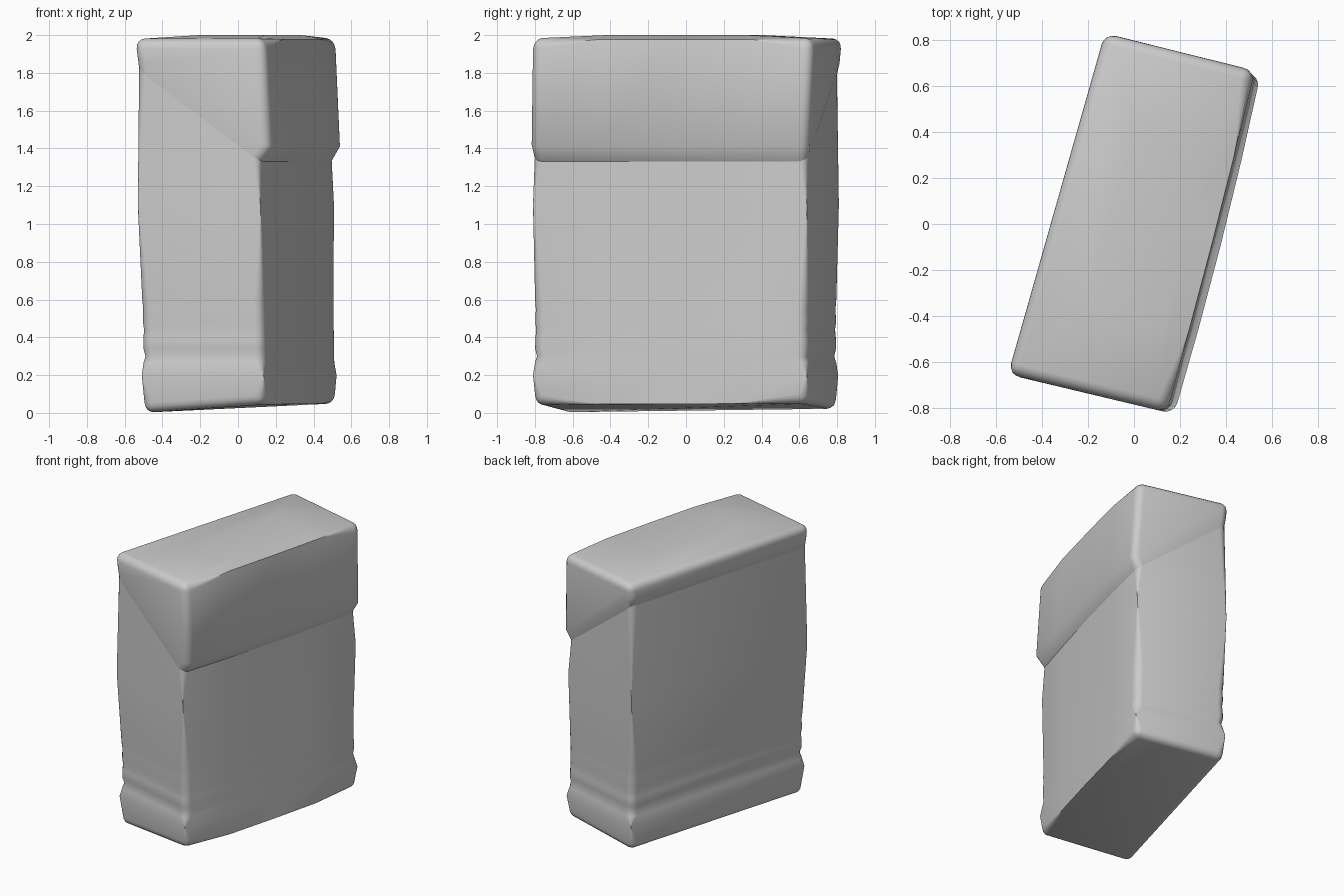
import bpy
import bmesh
from mathutils import Vector

cube = bpy.data.objects.get("Cube")
if cube:
    bpy.data.objects.remove(cube, do_unlink=True)

grey = bpy.data.materials.new("plain grey")
grey.use_nodes = True
GREY = (0.6, 0.6, 0.6, 1)
grey.diffuse_color = GREY
bsdf = grey.node_tree.nodes["Principled BSDF"]
bsdf.inputs["Base Color"].default_value = GREY
bsdf.inputs["Roughness"].default_value = 0.7

CORNERS = (0, 1, 5, 6)


def section(a, b, c, d, bow=0.015):
    """Four corners from front left round to back left, wide side bowed out."""
    a, b, c, d = (Vector(p) for p in (a, b, c, d))
    out = Vector((0.966, -0.257, 0))
    mids = [b.lerp(c, t) + out * bow * 4 * t * (1 - t) for t in (0.25, 0.5, 0.75)]
    return [a, b, *mids, c, d]


def loft(name, rings, round_ring, dome=0.0):
    """Skin the rings, then round the upright corners and one end outline."""
    bm = bmesh.new()
    vs = [[bm.verts.new(p) for p in r] for r in rings]
    n = len(rings[0])
    for lo, hi in zip(vs, vs[1:]):
        for i in range(n):
            j = (i + 1) % n
            bm.faces.new((lo[i], lo[j], hi[j], hi[i]))
    bm.faces.new(vs[0][::-1])
    if dome:
        mid = sum((v.co for v in vs[-1]), Vector()) / n
        inner = [bm.verts.new(mid.lerp(v.co, 0.5) + Vector((0, 0, dome))) for v in vs[-1]]
        for i in range(n):
            j = (i + 1) % n
            bm.faces.new((vs[-1][i], vs[-1][j], inner[j], inner[i]))
        bm.faces.new(inner)
    else:
        bm.faces.new(vs[-1])
    edges = [bm.edges.get((lo[i], hi[i])) for lo, hi in zip(vs, vs[1:]) for i in CORNERS]
    ring = vs[round_ring]
    edges += [bm.edges.get((ring[i], ring[(i + 1) % n])) for i in range(n)]
    bmesh.ops.bevel(bm, geom=edges, offset=0.05, segments=4, profile=0.5,
                    affect='EDGES', clamp_overlap=True)
    bmesh.ops.recalc_face_normals(bm, faces=bm.faces[:])
    mesh = bpy.data.meshes.new(name)
    bm.to_mesh(mesh)
    bm.free()
    mesh.materials.append(grey)
    ob = bpy.data.objects.new(name, mesh)
    bpy.context.collection.objects.link(ob)
    bpy.ops.object.select_all(action='DESELECT')
    ob.select_set(True)
    bpy.context.view_layer.objects.active = ob
    bpy.ops.object.shade_smooth_by_angle(angle=0.9)
    return ob


LOW = [(-0.505, -0.645), (0.14, -0.81), (0.525, 0.64), (-0.115, 0.805)]
HIGH = [(-0.535, -0.65), (0.115, -0.81), (0.505, 0.64), (-0.125, 0.81)]


def body_ring(zs, press=0.0):
    """Body outline at the corner heights, pressed in on all but the wide front."""
    pts = []
    shift = [(1, 0.75), (0.1, 1), (-0.1, -1), (0.75, -1)]
    for lo, hi, z, s in zip(LOW, HIGH, zs, shift):
        t = min(max(z / 1.3, 0), 1)
        pts.append([lo[k] + (hi[k] - lo[k]) * t + press * s[k] for k in (0, 1)] + [z])
    return section(*pts)


# Body: tilted base, shallow creases near the foot, slanted upper rim
rings = [body_ring((0.0, 0.045, 0.05, 0.02))]
for z, press in [(0.2, 0), (0.27, 0), (0.3, 0.01), (0.34, 0), (0.4, 0.002),
                 (0.44, 0.006), (0.48, 0.001), (0.55, 0.004), (0.6, 0), (1.1, 0)]:
    rings.append(body_ring([z] * 4, press))
rings.append(body_ring((1.86, 1.37, 1.37, 1.86)))
loft("box_body", rings, 0)

# Lid: flared lip along a slanted lower edge, softly domed top
lid = [
    body_ring((1.82, 1.33, 1.33, 1.82)),
    section((-0.542, -0.657, 1.88), (0.175, -0.828, 1.41),
            (0.55, 0.645, 1.41), (-0.127, 0.825, 1.88)),
    section((-0.556, -0.652, 1.978), (0.14, -0.82, 1.978),
            (0.525, 0.67, 1.978), (-0.127, 0.838, 1.978), 0.01),
]
loft("hinged_lid", lid, 2, dome=0.022)
